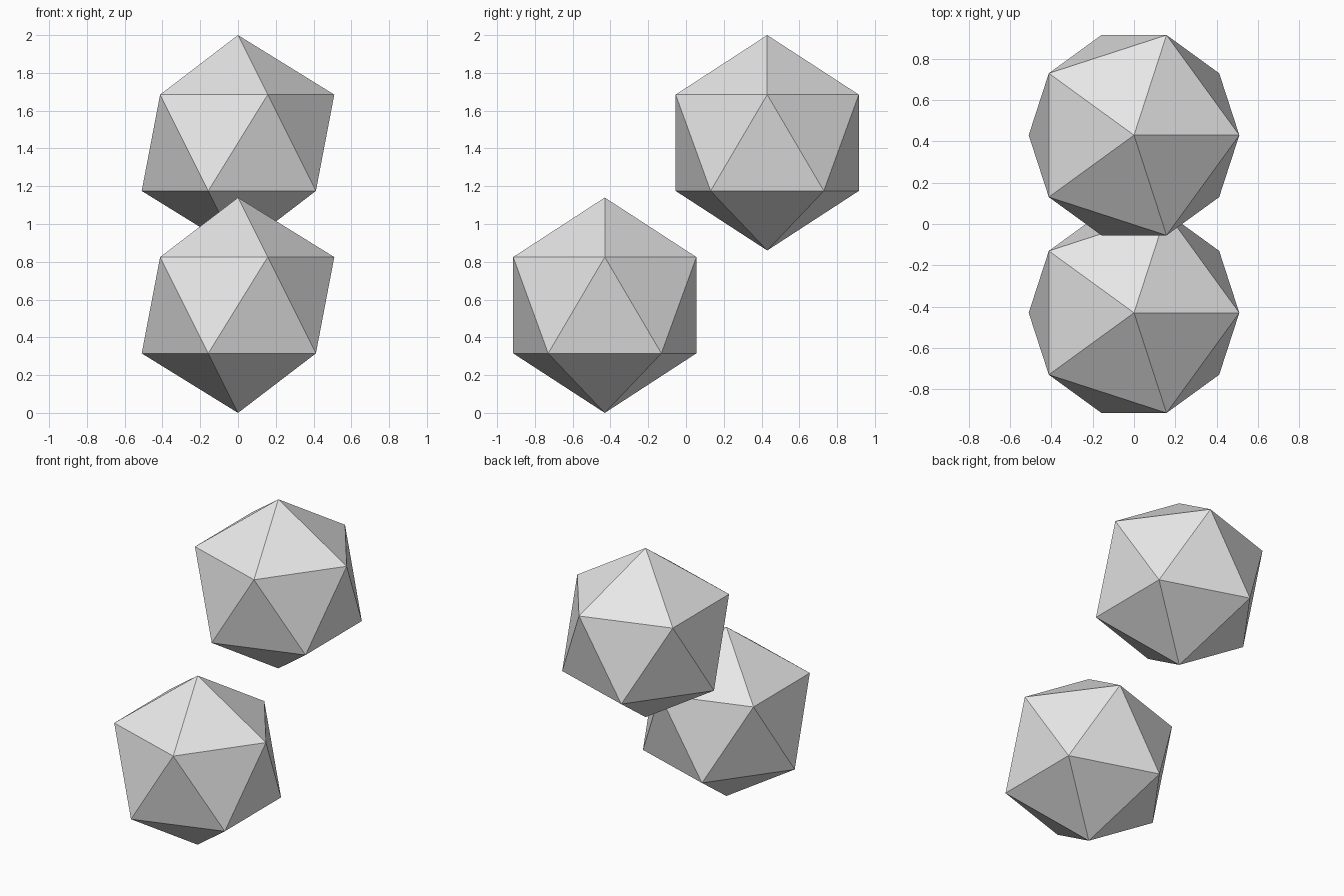
import bpy

if "Cube" in bpy.data.objects:
    bpy.data.objects.remove(bpy.data.objects["Cube"])

RADIUS = 0.57
OFFSET = 0.43  # both balls sit this far from the model centre in y and z

grey = bpy.data.materials.new("light grey")
grey.diffuse_color = (0.8, 0.8, 0.8, 1.0)
grey.use_nodes = True
grey.node_tree.nodes["Principled BSDF"].inputs["Base Color"].default_value = grey.diffuse_color


def faceted_ball(name, y, z):
    """Twenty-sided ball standing on one point."""
    bpy.ops.mesh.primitive_ico_sphere_add(
        subdivisions=1, radius=RADIUS, location=(0, y, z))
    ball = bpy.context.object
    ball.name = name
    ball.data.materials.append(grey)


# Low ball at the front, high ball at the back
faceted_ball("lower_front_ball", -OFFSET, 1 - OFFSET)
faceted_ball("upper_back_ball", OFFSET, 1 + OFFSET)
